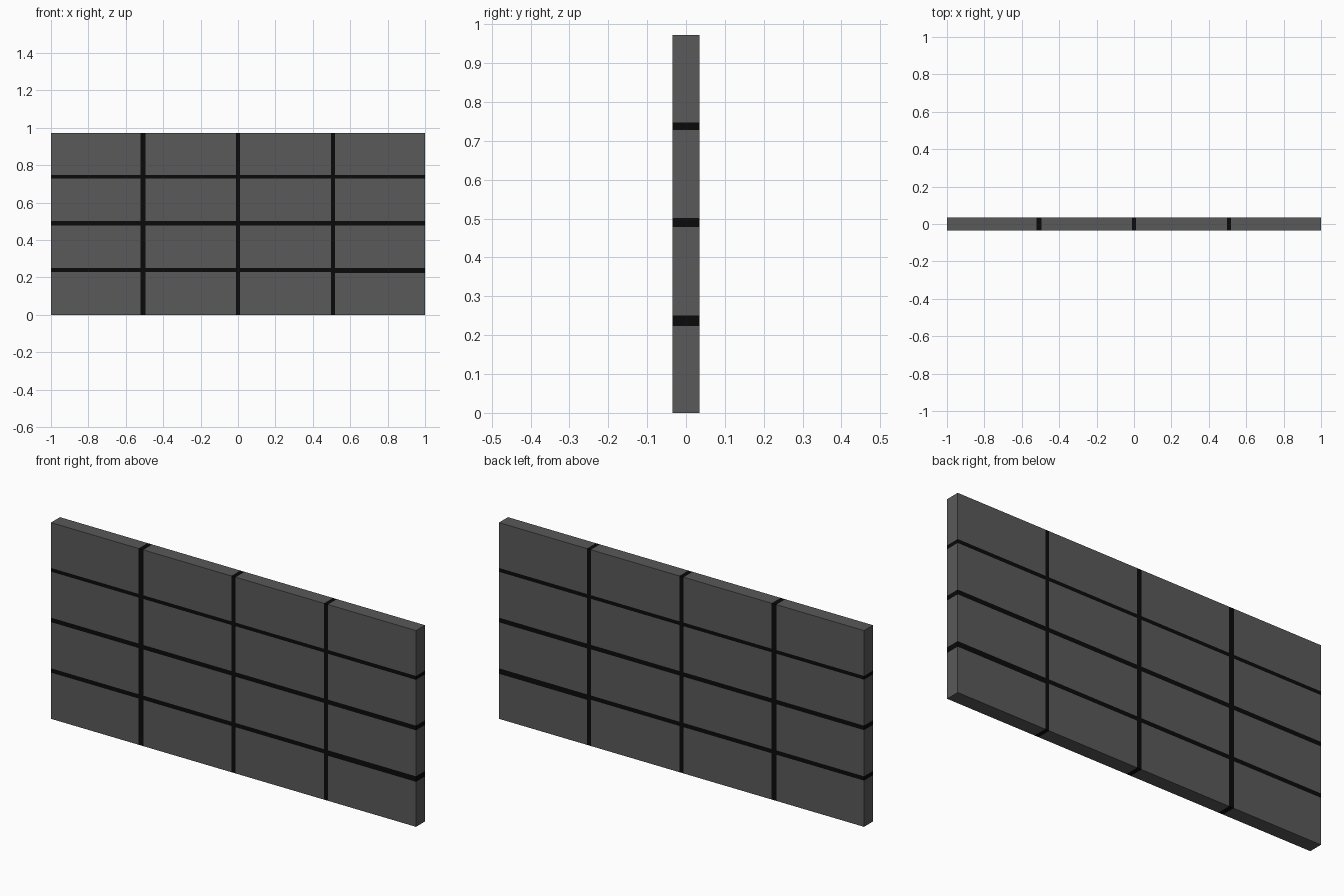
import bpy
import bmesh
from mathutils import Matrix, Vector

if "Cube" in bpy.data.objects:
    bpy.data.objects.remove(bpy.data.objects["Cube"])

DEPTH = 0.07
# x ranges of the four columns, with upright joints between them
COLS = [(-1.0, -0.52), (-0.494, -0.012), (0.012, 0.496), (0.518, 1.0)]
TOP = 0.972
# z ranges of the horizontal joints
JOINTS = [(0.229, 0.25), (0.479, 0.501), (0.729, 0.747)]
RIGHT_JOINTS = [(0.223, 0.25), (0.478, 0.501), (0.728, 0.747)]


def material(name, value):
    mat = bpy.data.materials.new(name)
    mat.diffuse_color = (value, value, value, 1)
    mat.use_nodes = True
    mat.node_tree.nodes["Principled BSDF"].inputs["Base Color"].default_value = mat.diffuse_color
    return mat


def slab(name, xr, zr, mat):
    size = Vector((xr[1] - xr[0], DEPTH, zr[1] - zr[0]))
    centre = Vector((sum(xr) / 2, 0, sum(zr) / 2))
    bm = bmesh.new()
    bmesh.ops.create_cube(bm, size=1, matrix=Matrix.LocRotScale(None, None, size))
    mesh = bpy.data.meshes.new(name)
    bm.to_mesh(mesh)
    bm.free()
    mesh.materials.append(mat)
    obj = bpy.data.objects.new(name, mesh)
    obj.location = centre
    bpy.context.collection.objects.link(obj)


panel_mat = material("dark_grey", 0.1)
joint_mat = material("black", 0.003)

# Panels and horizontal joints, column by column
for c, xr in enumerate(COLS):
    joints = RIGHT_JOINTS if c == 3 else JOINTS
    for r, zr in enumerate(joints):
        slab(f"horizontal_joint_{c}_{r}", xr, zr, joint_mat)
    bottoms = [0.0] + [j[1] for j in joints]
    tops = [j[0] for j in joints] + [TOP]
    for r, zr in enumerate(zip(bottoms, tops)):
        slab(f"wall_panel_{c}_{r}", xr, zr, panel_mat)

# Full-height upright joints between the columns
for i, (a, b) in enumerate(zip(COLS, COLS[1:])):
    slab(f"upright_joint_{i}", (a[1], b[0]), (0.0, TOP), joint_mat)
